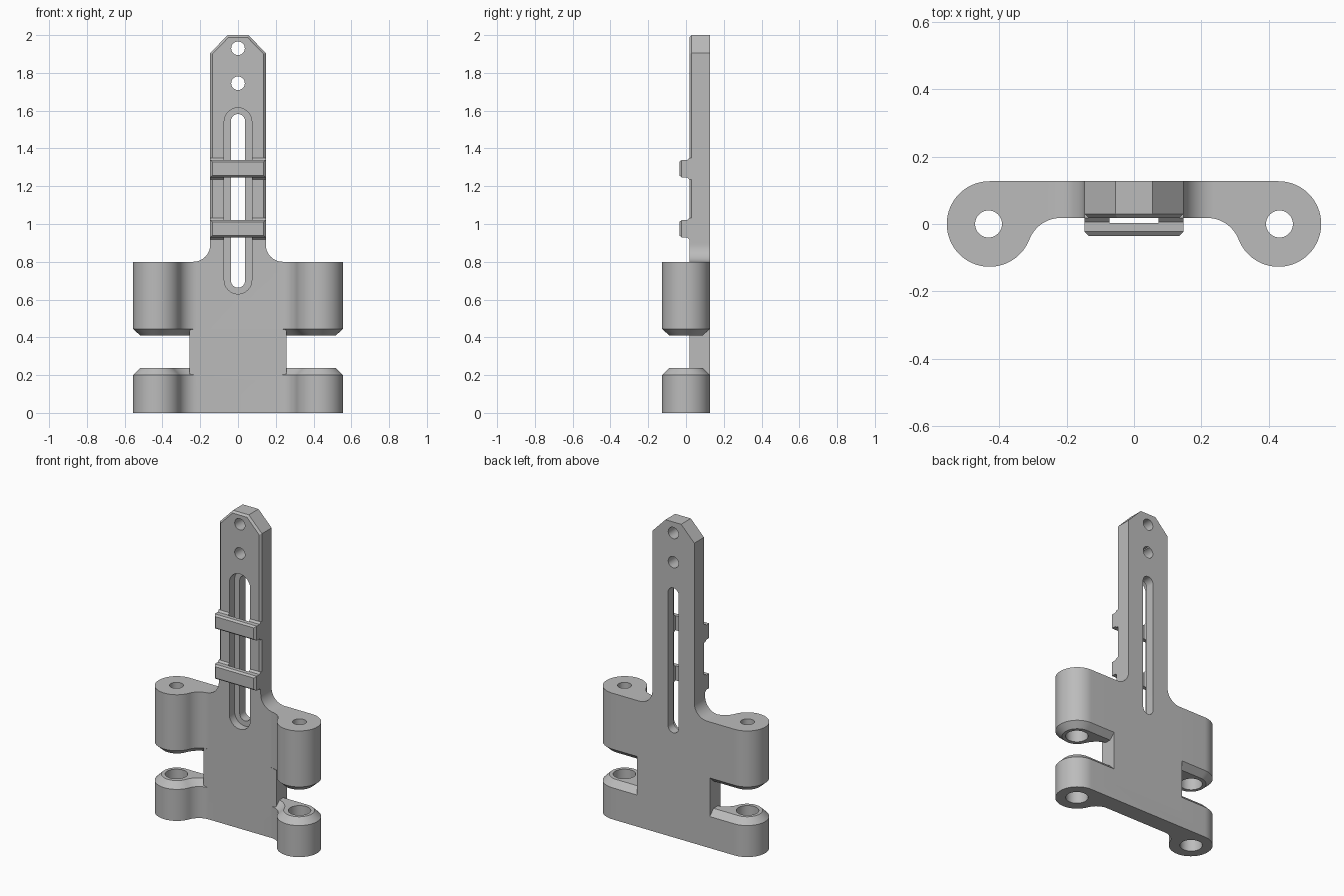
import bpy, bmesh
from math import sin, cos, atan2, sqrt, radians, pi

cube = bpy.data.objects.get("Cube")
if cube:
    bpy.data.objects.remove(cube, do_unlink=True)

grey = bpy.data.materials.new("plain grey")
grey.use_nodes = True
colour = (0.5, 0.5, 0.5, 1)
grey.diffuse_color = colour
grey.node_tree.nodes["Principled BSDF"].inputs["Base Color"].default_value = colour

BACK, FRONT = 0.127, 0.018      # depth of the flat plate
LUG_X, LUG_R = 0.429, 0.127     # round lugs at both sides
ARM = 0.147                     # half width of the tall arm


def loft(name, rings):
    """Solid skinned through rings of equal point count, capped at both ends."""
    bm = bmesh.new()
    loops = [[bm.verts.new(p) for p in ring] for ring in rings]
    n = len(loops[0])
    for a, b in zip(loops, loops[1:]):
        for i in range(n):
            j = (i + 1) % n
            bm.faces.new((a[i], a[j], b[j], b[i]))
    bm.faces.new(loops[0])
    bm.faces.new(loops[-1])
    bmesh.ops.recalc_face_normals(bm, faces=bm.faces)
    mesh = bpy.data.meshes.new(name)
    bm.to_mesh(mesh)
    bm.free()
    mesh.materials.append(grey)
    obj = bpy.data.objects.new(name, mesh)
    bpy.context.collection.objects.link(obj)
    return obj


def arc(cx, cy, r, start, end, steps):
    angles = [start + (end - start) * i / steps for i in range(steps + 1)]
    return [(cx + r * cos(a), cy + r * sin(a)) for a in angles]


def mirrored(half):
    return half + [(-x, y) for x, y in reversed(half)]


def at_z(points, z):
    return [(x, y, z) for x, y in points]


def at_y(points, y):
    return [(x, y, z) for x, z in points]


def combine(target, other, operation):
    mod = target.modifiers.new(operation.lower(), 'BOOLEAN')
    mod.object, mod.operation, mod.solver = other, operation, 'EXACT'
    bpy.context.view_layer.objects.active = target
    bpy.ops.object.modifier_apply(modifier=mod.name)
    bpy.data.objects.remove(other, do_unlink=True)


def wing_section(d):
    """Plan of plate and lugs, offset inward by d."""
    blend = 0.1
    fy = FRONT - blend
    fx = LUG_X - sqrt((LUG_R + blend) ** 2 - fy ** 2)
    tangent = atan2(-fy, LUG_X - fx)
    lug = arc(LUG_X, 0, LUG_R - d, pi / 2, tangent - pi, 48)
    fillet = arc(fx, fy, blend + d, tangent, pi / 2, 12)
    return mirrored(lug + fillet[1:])


def arm_outline(d):
    k = 0.4 * d
    return mirrored([(ARM - d, 0.9), (ARM - d, 1.905 - k), (0.055 - k, 2 - d)])


def stadium(r, low, high):
    return (arc(0, high - r, r, 0, pi, 24) + arc(0, low + r, r, pi, 2 * pi, 24))


def rectangle(hx, hz, z):
    return [(-hx, z - hz), (hx, z - hz), (hx, z + hz), (-hx, z + hz)]


# Upper and lower wings, chamfered where they face each other
full, inset = wing_section(0), wing_section(0.038)
body = loft("bracket_body", [at_z(full, 0.8), at_z(full, 0.445), at_z(inset, 0.41)])
lower = loft("lower_wings", [at_z(full, 0), at_z(full, 0.2), at_z(inset, 0.238)])
combine(body, lower, 'UNION')

# Central plate with rounded shoulders rising into the arm
shoulder = arc(ARM + 0.09, 0.89, 0.09, -pi / 2, -pi, 12)
plate = mirrored([(0.256, 0.1), (0.256, 0.8)] + shoulder + [(ARM, 0.93)])
combine(body, loft("plate", [at_y(plate, FRONT), at_y(plate, BACK)]), 'UNION')

# Tall arm with chamfered front edge and clipped tip
arm = loft("arm", [at_y(arm_outline(0), BACK), at_y(arm_outline(0), 0.03),
                   at_y(arm_outline(0.012), FRONT)])
combine(body, arm, 'UNION')

# Two bars crossing the front of the arm, flared at their roots
for z in (0.975, 1.293):
    steps = ((0.04, ARM, 0.057), (FRONT, ARM, 0.057), (0.006, ARM, 0.046),
             (-0.023, ARM, 0.046), (-0.035, 0.135, 0.036))
    bar = loft("bar", [at_y(rectangle(hx, hz, z), y) for y, hx, hz in steps])
    combine(body, bar, 'UNION')

# Stepped long slot, running on beneath the bars
recess = stadium(0.073, 0.63, 1.615)
slot = stadium(0.037, 0.663, 1.582)
combine(body, loft("recess", [at_y(recess, 0.003), at_y(recess, 0.07)]), 'DIFFERENCE')
combine(body, loft("slot", [at_y(slot, 0.04), at_y(slot, 0.3)]), 'DIFFERENCE')

# Two round holes near the tip
for z in (1.93, 1.745):
    hole = arc(0, z, 0.036, 0, 2 * pi, 32)[:-1]
    combine(body, loft("hole", [at_y(hole, -0.2), at_y(hole, 0.3)]), 'DIFFERENCE')

# Stepped vertical bores through the lugs
for x in (-0.432, 0.432):
    for r, low, high in ((0.065, -0.1, 0.7), (0.04, 0.6, 0.9)):
        ring = arc(x, 0, r, 0, 2 * pi, 40)[:-1]
        bore = loft("bore", [at_z(ring, low), at_z(ring, high)])
        combine(body, bore, 'DIFFERENCE')

bpy.ops.object.select_all(action='DESELECT')
body.select_set(True)
bpy.context.view_layer.objects.active = body
bpy.ops.object.shade_smooth_by_angle(angle=radians(25))
